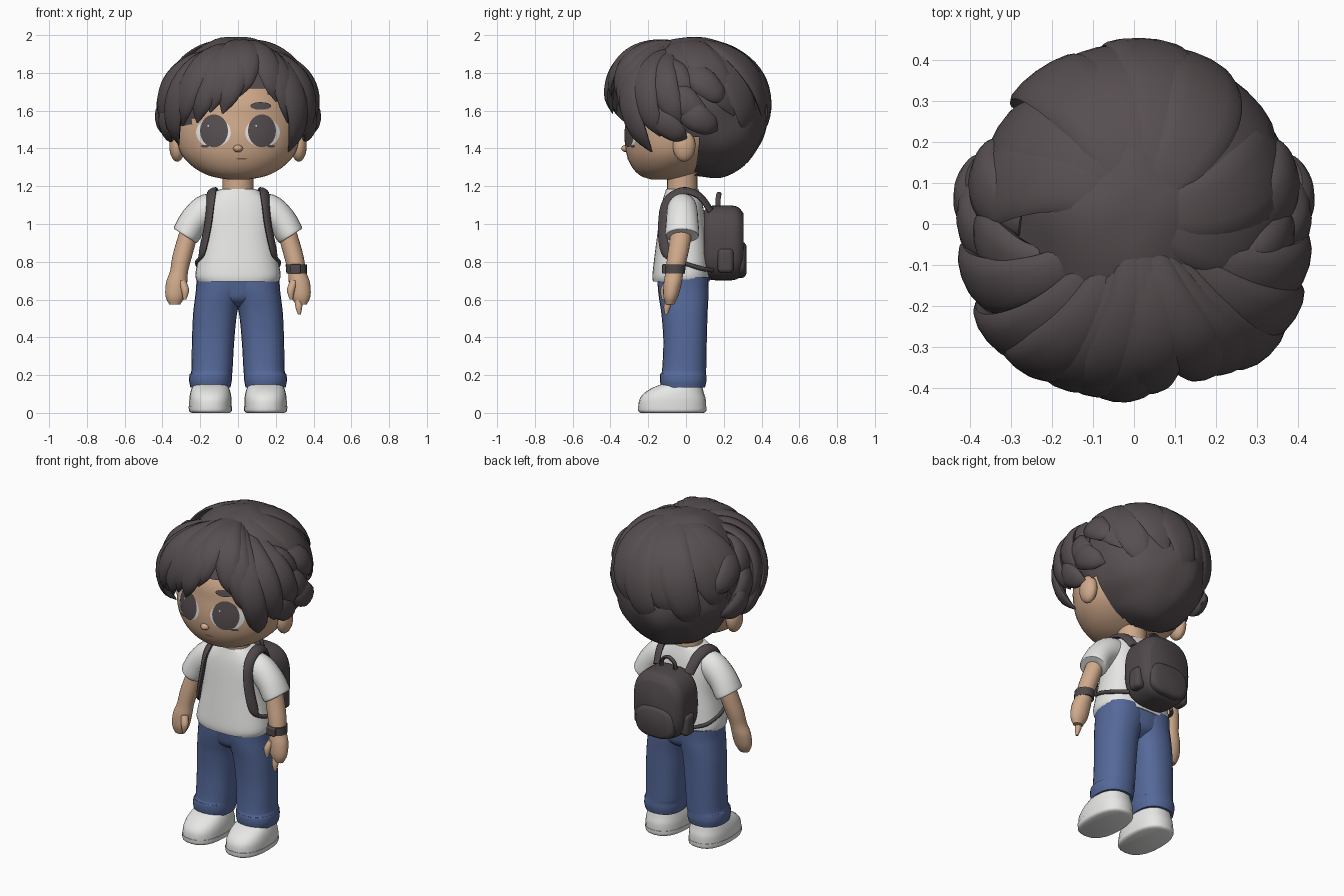
import bpy, bmesh, math, random
from mathutils import Vector, noise
from mathutils.bvhtree import BVHTree

random.seed(4)
if "Cube" in bpy.data.objects:
    bpy.data.objects.remove(bpy.data.objects["Cube"])


def material(name, rgb):
    m = bpy.data.materials.new(name)
    m.use_nodes = True
    m.diffuse_color = (*rgb, 1)
    m.node_tree.nodes["Principled BSDF"].inputs["Base Color"].default_value = (*rgb, 1)
    return m


HAIR = material("dark hair", (0.095, 0.077, 0.081))
PACK = material("charcoal fabric", (0.08, 0.066, 0.07))
SKIN = material("skin", (0.63, 0.4, 0.26))
WHITE = material("white cloth", (0.8, 0.8, 0.79))
DENIM = material("blue denim", (0.09, 0.14, 0.32))
LIP = material("brown lip", (0.26, 0.13, 0.09))
parts = []


def finish(name, bm, mat, fix=True):
    if fix:
        bmesh.ops.recalc_face_normals(bm, faces=bm.faces)
    me = bpy.data.meshes.new(name)
    bm.to_mesh(me)
    bm.free()
    me.materials.append(mat)
    ob = bpy.data.objects.new(name, me)
    bpy.context.collection.objects.link(ob)
    parts.append(ob)
    return ob


def spline(path, steps):
    """Smooth curve through tuples of position and half sizes."""
    pts = [Vector(p) for p in path]
    pts = [pts[0]] + pts + [pts[-1]]
    out = []
    for a, b, c, d in zip(pts, pts[1:], pts[2:], pts[3:]):
        for i in range(steps):
            t = i / steps
            out.append(b + (c - a) * (t / 2) + (a * 2 - b * 5 + c * 4 - d) * (t * t / 2)
                       + (b * 3 - a - c * 3 + d) * (t ** 3 / 2))
    return out + [pts[-1]]


def sweep(name, path, mat, centre=None, side=1, n=24, steps=4, power=2):
    """Loft ellipses along a path; level rings, or rings facing away from a centre."""
    pts = spline(path, steps)
    bm = bmesh.new()
    rings = []
    for i, q in enumerate(pts):
        p = Vector(q[:3])
        u, v = Vector((1, 0, 0)), Vector((0, 1, 0))
        if centre:
            t = (Vector(pts[min(i + 1, len(pts) - 1)][:3]) - Vector(pts[max(i - 1, 0)][:3])).normalized()
            v = p - Vector(centre)
            v = (v - t * v.dot(t)).normalized()
            u = t.cross(v)
        ring = []
        for k in range(n):
            a = math.tau * k / n
            c, s = math.cos(a), math.sin(a)
            c, s = (math.copysign(abs(w) ** (2 / power), w) for w in (c, s))
            co = p + u * (c * q[3]) + v * (s * q[4])
            ring.append(bm.verts.new((co.x * side, co.y, co.z)))
        rings.append(ring)
    for r, s in zip(rings, rings[1:]):
        for k in range(n):
            bm.faces.new((r[k], r[(k + 1) % n], s[(k + 1) % n], s[k]))
    bm.faces.new(rings[0])
    bm.faces.new(rings[-1])
    return finish(name, bm, mat)


def ball(name, loc, size, mat):
    bm = bmesh.new()
    bmesh.ops.create_uvsphere(bm, u_segments=20, v_segments=14, radius=1)
    for v in bm.verts:
        v.co = Vector(loc) + v.co * Vector(size)
    return finish(name, bm, mat)


def box(name, loc, size, bevel, mat):
    bm = bmesh.new()
    bmesh.ops.create_cube(bm, size=1)
    for v in bm.verts:
        v.co = Vector(loc) + v.co * Vector(size)
    mod = finish(name, bm, mat).modifiers.new("Bevel", 'BEVEL')
    mod.width, mod.segments = bevel, 5


# Head and neck
head = sweep("head", [(0, -.12, 1.235, .05, .06), (0, -.115, 1.255, .15, .125), (0, -.09, 1.3, .235, .195),
                      (0, -.065, 1.37, .3, .25), (0, -.05, 1.46, .328, .275), (0, -.04, 1.56, .33, .275),
                      (0, -.03, 1.66, .3, .27), (0, -.02, 1.8, .22, .2)], SKIN, n=40)
sweep("neck", [(0, -.02, 1.13, .09, .085), (0, -.02, 1.2, .082, .08), (0, -.02, 1.32, .085, .08)], SKIN)
ball("nose", (0, -.315, 1.4), (.026, .028, .02), SKIN)
tree = BVHTree.FromPolygons([v.co for v in head.data.vertices], [p.vertices[:] for p in head.data.polygons])


def patch(name, x, z, rx, rz, lift, mat):
    """Thin elliptical plate laid on the face."""
    bm = bmesh.new()

    def vert(f, a):
        px, pz = x + rx * f * math.cos(a), z + rz * f * math.sin(a)
        hit = tree.ray_cast(Vector((px, -2, pz)), Vector((0, 1, 0)))[0]
        return bm.verts.new(hit - Vector((0, lift, 0)))
    n = 28
    rings = [[vert(f, math.tau * k / n) for k in range(n)] for f in (.3, .65, 1)]
    bm.faces.new(rings[0])
    for r, s in zip(rings, rings[1:]):
        for k in range(n):
            bm.faces.new((r[k], s[k], s[(k + 1) % n], r[(k + 1) % n]))
    finish(name, bm, mat, False)


patch("mouth", .02, 1.345, .03, .004, .003, LIP)
for s, label in ((1, "left"), (-1, "right")):
    patch(label + "_eye_white", s * .13, 1.485, .092, .078, .003, WHITE)
    patch(label + "_iris", s * .127, 1.493, .074, .087, .006, HAIR)
    patch(label + "_eye_glint", s * .127 - .03, 1.52, .004, .005, .008, WHITE)
    patch(label + "_lower_lash", s * .175, 1.412, .022, .007, .006, HAIR)
    ball(label + "_ear", (s * .322, -.01, 1.415), (.042, .06, .085), SKIN)
patch("left_eyebrow", .12, 1.625, .055, .02, .008, HAIR)

# Hair cap, open over the face and fuller at the nape
CENTRE = Vector((0, .03, 1.62))
SIZE = Vector((.36, .39, .368))
bm = bmesh.new()
bmesh.ops.create_uvsphere(bm, u_segments=56, v_segments=36, radius=1)
for v in bm.verts:
    bump = 1 + .05 * noise.noise(v.co * 2.6) + .2 * max(0, -v.co.z) * max(0, v.co.y)
    v.co = CENTRE + v.co * SIZE * bump


def over_face(c):
    line = 1.5 + max(0, -c.y - .1) * .9 - (.07 if c.x < -.06 else 0)
    return c.y < .05 and c.z < line


bmesh.ops.delete(bm, geom=[f for f in bm.faces if over_face(f.calc_center_median())], context='FACES')
finish("hair_cap", bm, HAIR)


def lock(name, a0, e0, a1, e1, width, thick=.035, lift=.1):
    """Tapered lock over the cap; angles run from the front towards +x, and upwards."""
    path = []
    for i in range(8):
        t = i / 7
        a = math.radians(a0 + (a1 - a0) * t ** 1.3)
        e = math.radians(e0 + (e1 - e0) * t)
        d = Vector((math.cos(e) * math.sin(a), -math.cos(e) * math.cos(a), math.sin(e)))
        p = CENTRE + d * SIZE * (.95 + lift * math.sin(math.pi * t * .75))
        f = max(.06, math.sqrt(1 - t ** 3) * (.5 + .5 * min(1, 2 * t)))
        path.append((*p, width * f, thick * f))
    sweep(name, path, HAIR, centre=CENTRE, n=12, steps=3)


# Fringe parted off centre
fringe = [(14, 72, 1, 8), (10, 74, -12, -5), (0, 74, -22, -4), (-8, 70, -34, -12), (-22, 66, -48, -14),
          (-36, 60, -62, -29), (-55, 54, -80, -17),
          (20, 72, 31, 4), (28, 68, 43, -12), (36, 62, 54, -35), (48, 56, 66, -22), (60, 52, 82, -14)]
for i, angles in enumerate(fringe):
    lock(f"fringe_lock_{i}", *angles, .085, .036, .21 + .04 * (45 < abs(angles[2]) < 70))

# Side locks sweep back over the ears
for s, label in ((1, "left"), (-1, "right")):
    for i, (a, e) in enumerate(((50, 28), (56, 8), (62, 44), (72, 22), (80, 4), (86, 38))):
        lock(f"{label}_side_lock_{i}", s * a, e, s * (a + 30), e - 34 + 12 * (i == 4),
             .08 + .01 * random.random(), .04, .2 - .002 * e)

# Long shallow locks falling from the crown over the back
for i in range(9):
    a = 92 + i * 22
    lock(f"back_lock_{i}", a - 25, 80, a + random.uniform(-4, 12), random.uniform(-30, -2),
         .11, .026, random.uniform(.06, .1))

# Shirt and trouser seat
sweep("shirt", [(0, -.025, .695, .215, .15), (0, -.025, .73, .226, .153), (0, -.022, .82, .21, .146),
                (0, -.02, .93, .19, .134), (0, -.02, 1.05, .185, .118), (0, -.02, 1.12, .165, .105),
                (0, -.02, 1.17, .12, .09), (0, -.02, 1.185, .09, .085)], WHITE, n=36, power=2.5)
sweep("trouser_seat", [(0, -.012, .56, .06, .06), (0, -.012, .6, .13, .115), (0, -.013, .66, .19, .13),
                       (0, -.015, .72, .215, .136)], DENIM, power=2.5)

TORSO = (0, -.02, .95)
for s, label in ((1, "left"), (-1, "right")):
    sweep(label + "_sleeve", [(.07, -.02, 1.09, .07, .07), (.16, -.02, 1.075, .08, .085),
                              (.23, -.02, 1.02, .085, .078), (.272, -.02, .95, .09, .075),
                              (.28, -.02, .937, .085, .068)], WHITE, centre=TORSO, side=s)
    sweep(label + "_arm", [(.24, -.02, 1.02, .05, .055), (.27, -.03, .92, .052, .056), (.295, -.045, .83, .052, .054),
                           (.312, -.06, .75, .048, .048), (.325, -.07, .69, .056, .048),
                           (.332, -.08, .62, .052, .04), (.335, -.085, .575, .03, .022)], SKIN, side=s)
    sweep(label + "_thumb", [(.295, -.095, .7, .02, .02), (.28, -.115, .65, .021, .021),
                             (.282, -.12, .6, .008, .008)], SKIN, side=s, n=12)
    sweep(label + "_trouser_leg", [(.146, -.015, .135, .106, .116), (.146, -.015, .17, .113, .123),
                                   (.144, -.015, .205, .112, .122), (.138, -.01, .225, .109, .117),
                                   (.132, -.005, .38, .112, .115), (.122, -.008, .52, .116, .122),
                                   (.107, -.012, .6, .122, .13), (.092, -.015, .66, .13, .134),
                                   (.09, -.015, .72, .13, .136)],
          DENIM, side=s, power=2.3)
    sweep(label + "_shoe_sole", [(.146, -.073, 0, .1, .166), (.146, -.073, .01, .113, .18),
                                 (.146, -.073, .035, .115, .182)], WHITE, side=s, power=2.4)
    sweep(label + "_shoe", [(.146, -.073, .02, .112, .18), (.146, -.071, .07, .112, .176),
                            (.146, -.063, .105, .107, .158), (.146, -.043, .135, .098, .13),
                            (.146, -.02, .155, .09, .1)], WHITE, side=s, power=2.4)
    # Backpack straps and side pocket
    sweep(label + "_shoulder_strap", [(.11, .13, 1.07, .028, .012), (.125, .07, 1.15, .03, .013),
                                      (.138, -.02, 1.175, .03, .014), (.145, -.1, 1.12, .03, .014),
                                      (.158, -.122, 1, .03, .014), (.185, -.115, .87, .028, .013),
                                      (.2, -.09, .82, .012, .01), (.218, -.02, .795, .012, .01),
                                      (.2, .08, .765, .012, .01), (.15, .14, .755, .012, .01)],
          PACK, centre=TORSO, side=s, n=12)
    box(label + "_side_pocket", (s * .155, .21, .805), (.06, .085, .13), .025, PACK)

sweep("left_pointing_finger", [(.32, -.09, .61, .02, .02), (.322, -.1, .56, .018, .018),
                               (.325, -.105, .52, .007, .007)], SKIN, n=12)

# Watch
sweep("watch_band", [(.31, -.06, .738, .054, .054), (.308, -.058, .785, .056, .057)], PACK)
box("watch_face", (.305, -.115, .762), (.056, .022, .05), .006, PACK)


# Backpack
def pouch(name, z, y0, y1, half_width, half_height):
    """Rounded slab standing upright, lofted from front to back."""
    profile = ((0, .86), (.12, .97), (.3, 1), (.7, 1), (.88, .94), (1, .78))
    sweep(name, [(0, y0 + (y1 - y0) * t, z, half_width * f, half_height * f) for t, f in profile],
          PACK, centre=(0, .2, -50), n=40, power=2.8)


pouch("backpack_body", .9, .095, .305, .168, .198)
pouch("backpack_front_pocket", .81, .24, .32, .13, .095)
sweep("backpack_handle", [(-.045, .17, 1.07, .01, .014), (-.042, .17, 1.13, .01, .014), (0, .175, 1.16, .01, .014),
                          (.042, .17, 1.13, .01, .014), (.045, .17, 1.07, .01, .014)],
      PACK, centre=(0, -5, 1.1), n=10)

bpy.ops.object.select_all(action='DESELECT')
for ob in parts:
    ob.select_set(True)
bpy.context.view_layer.objects.active = parts[0]
bpy.ops.object.shade_smooth_by_angle(angle=math.radians(45))
